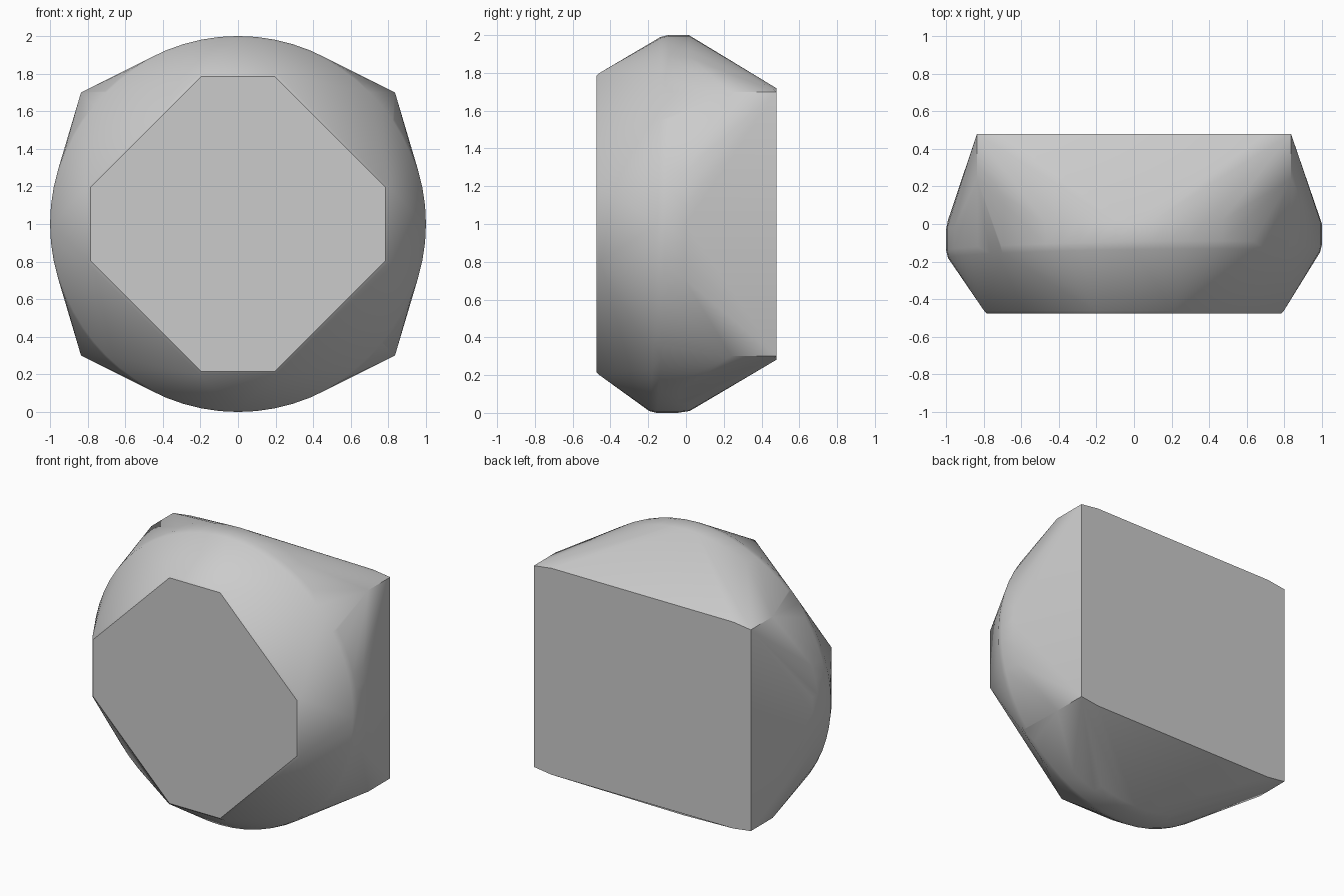
import bpy, bmesh, math

cube = bpy.data.objects.get("Cube")
if cube:
    bpy.data.objects.remove(cube, do_unlink=True)

# Single grey material
grey = bpy.data.materials.new("plain_grey")
grey.use_nodes = True
colour = (0.6, 0.6, 0.6, 1)
grey.diffuse_color = colour
grey.node_tree.nodes["Principled BSDF"].inputs["Base Color"].default_value = colour

CENTRE = 1.0
bm = bmesh.new()


def add(x, y, z):
    bm.verts.new((x, y, CENTRE + z))


def mirrored(x, y, z):
    for sx in (-1, 1):
        for sz in (-1, 1):
            add(sx * x, y, sz * z)


def rim(radius, y, segments=64):
    for i in range(segments):
        a = math.tau * i / segments
        # The front of the rim leans slightly towards the top
        lean = 0.03 * math.sin(a) + 0.015 * math.cos(a) if y < 0 else 0
        add(radius * math.cos(a), y + lean, radius * math.sin(a))


# Front octagon with a slightly rounded edge
for far, near, y in ((0.785, 0.195, -0.475), (0.797, 0.207, -0.462)):
    mirrored(far, y, near)
    mirrored(near, y, far)

# Round middle rim
rim(0.99, -0.165)
rim(1.0, -0.125)
rim(1.0, -0.015)
rim(0.99, 0.02)

# Rectangular back with short straight corners and a slight bow
mirrored(0.835, 0.48, 0.7)
mirrored(0.835, 0.24, 0.7)
mirrored(0.7, 0.48, 0.718)

# Skin the sections into one convex body
hull = bmesh.ops.convex_hull(bm, input=bm.verts)
unused = {v for v in hull["geom_interior"] + hull["geom_unused"]
          if isinstance(v, bmesh.types.BMVert)}
bmesh.ops.delete(bm, geom=list(unused), context="VERTS")
bmesh.ops.dissolve_limit(bm, angle_limit=0.01, verts=bm.verts, edges=bm.edges)
bmesh.ops.recalc_face_normals(bm, faces=bm.faces)

mesh = bpy.data.meshes.new("faceted_body")
bm.to_mesh(mesh)
bm.free()
mesh.materials.append(grey)
body = bpy.data.objects.new("faceted_body", mesh)
bpy.context.collection.objects.link(body)
bpy.ops.object.select_all(action="DESELECT")
body.select_set(True)
bpy.context.view_layer.objects.active = body
bpy.ops.object.shade_smooth_by_angle(angle=math.radians(35))
